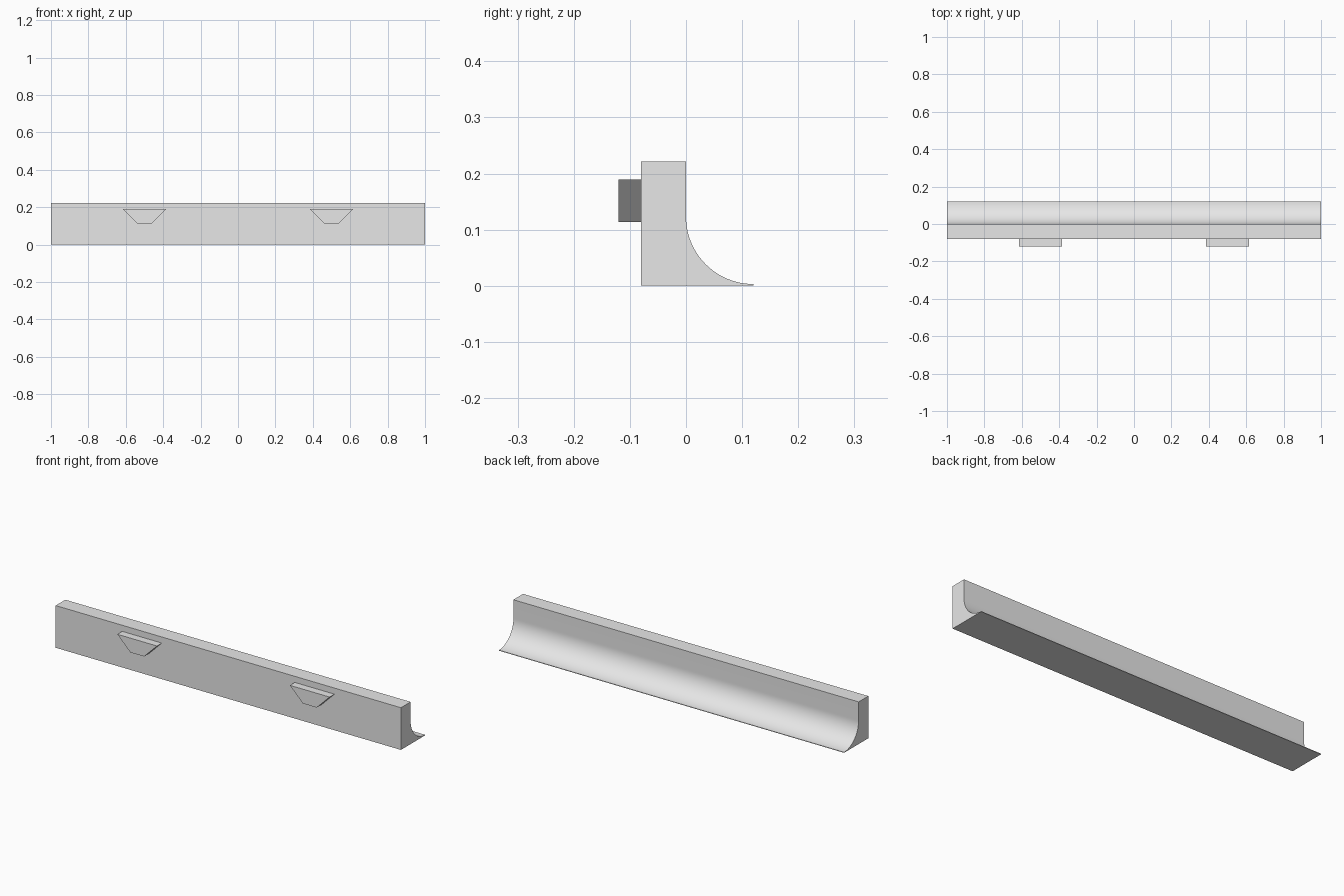
import bpy, bmesh, math
from mathutils import Vector

if "Cube" in bpy.data.objects:
    bpy.data.objects.remove(bpy.data.objects["Cube"])

grey = bpy.data.materials.new("light_grey")
grey.diffuse_color = (0.8, 0.8, 0.8, 1)
grey.use_nodes = True
grey.node_tree.nodes["Principled BSDF"].inputs["Base Color"].default_value = grey.diffuse_color


def extrude_profile(name, points, offset):
    """Fill a closed outline and extrude it along an offset vector."""
    bm = bmesh.new()
    face = bm.faces.new([bm.verts.new(p) for p in points])
    ext = bmesh.ops.extrude_face_region(bm, geom=[face], use_keep_orig=True)
    moved = [g for g in ext["geom"] if isinstance(g, bmesh.types.BMVert)]
    bmesh.ops.translate(bm, verts=moved, vec=Vector(offset))
    bmesh.ops.recalc_face_normals(bm, faces=bm.faces)
    mesh = bpy.data.meshes.new(name)
    bm.to_mesh(mesh)
    bm.free()
    mesh.materials.append(grey)
    obj = bpy.data.objects.new(name, mesh)
    bpy.context.collection.objects.link(obj)
    return obj


# Long bar: upright block with a concave quarter-round cove at the back
R, LIP, STEPS = 0.12, 0.003, 24
outline = [(-0.08, 0), (-0.08, 0.221), (0, 0.221)]
for i in range(STEPS + 1):
    a = math.radians(90 * i / STEPS)
    outline.append((R - R * math.cos(a), LIP + R - R * math.sin(a)))
outline.append((0.12, 0))
bar = extrude_profile("cove_bar", [(-1, y, z) for y, z in outline], (2, 0, 0))

# Smooth cove, crisp edges elsewhere
bpy.context.view_layer.objects.active = bar
bar.select_set(True)
bpy.ops.object.shade_smooth_by_angle(angle=math.radians(30))

# Two tapered mounting tabs on the front face
for side, x in (("left", -0.5), ("right", 0.5)):
    tab = [(-0.115, 0.189), (0.115, 0.189), (0.04, 0.114), (-0.04, 0.114)]
    extrude_profile(side + "_mounting_tab",
                    [(x + dx, -0.12, z) for dx, z in tab], (0, 0.04, 0))
